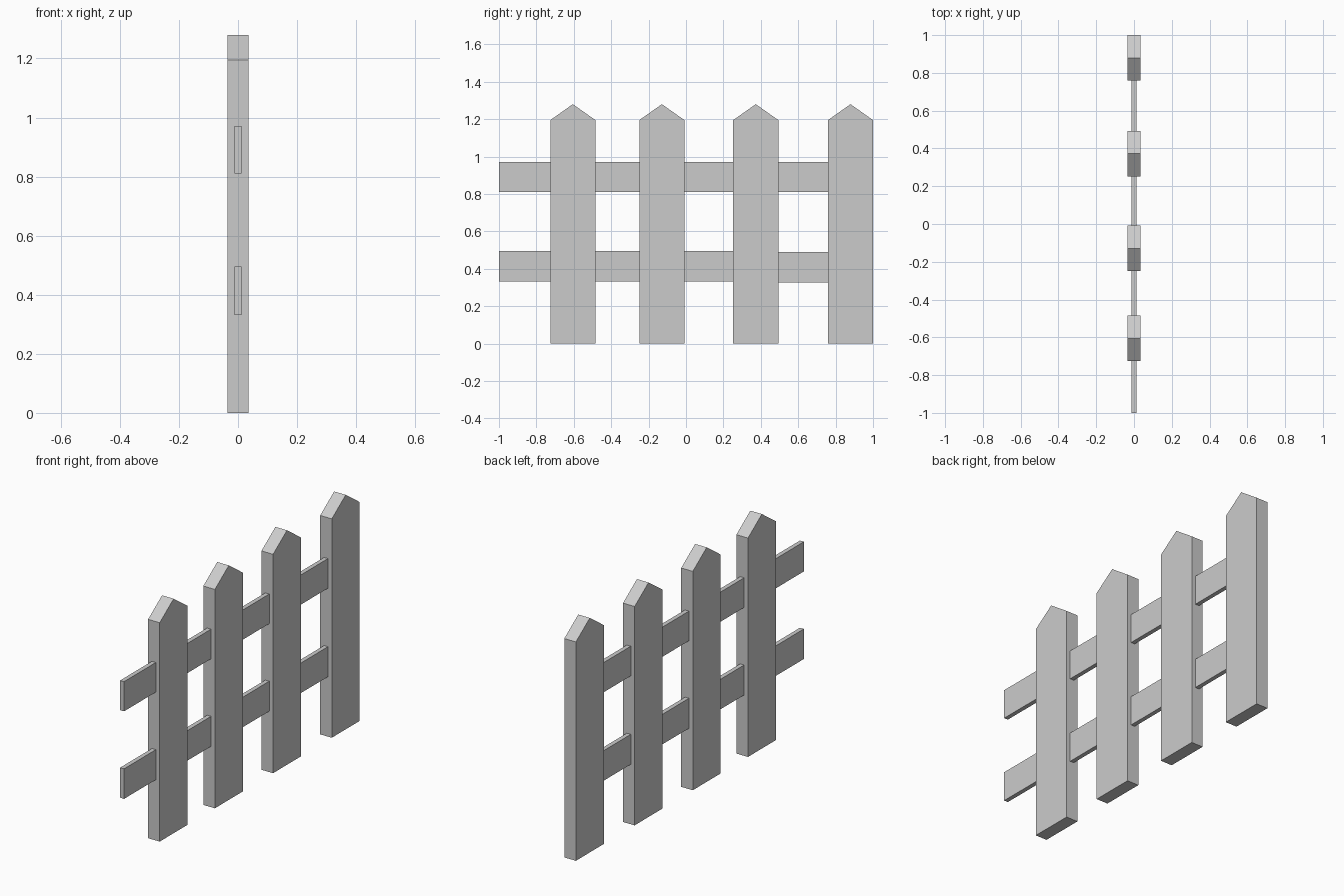
import bpy

if "Cube" in bpy.data.objects:
    bpy.data.objects.remove(bpy.data.objects["Cube"])

PICKETS = [-0.605, -0.129, 0.373, 0.8795]   # picket centres along y
HALF_W = 0.1205
HALF_T = 0.035
RAIL_T = 0.012


def extrude_x(name, profile, half):
    """Solid made from a (y, z) outline, thickened symmetrically in x."""
    n = len(profile)
    verts = [(x, y, z) for x in (-half, half) for y, z in profile]
    faces = [tuple(reversed(range(n))), tuple(range(n, 2 * n))]
    faces += [(i, (i + 1) % n, n + (i + 1) % n, n + i) for i in range(n)]
    mesh = bpy.data.meshes.new(name)
    mesh.from_pydata(verts, [], faces)
    mesh.update()
    obj = bpy.data.objects.new(name, mesh)
    bpy.context.collection.objects.link(obj)
    return obj


# Pointed upright boards
for i, c in enumerate(PICKETS, 1):
    extrude_x(f"picket_{i}", [(c - HALF_W, 0), (c + HALF_W, 0), (c + HALF_W, 1.195),
                              (c, 1.28), (c - HALF_W, 1.195)], HALF_T)

# Rail pieces filling each gap to the left of a picket
starts = [-1.0] + [c + HALF_W for c in PICKETS[:-1]]
for row, z0, z1 in (("lower", 0.332, 0.496), ("upper", 0.81, 0.972)):
    for i, (y0, c) in enumerate(zip(starts, PICKETS), 1):
        y1 = c - HALF_W
        drop = 0.005 if (row == "lower" and i == 4) else 0.0  # last lower piece sits a touch low
        extrude_x(f"{row}_rail_{i}", [(y0, z0 - drop), (y1, z0 - drop),
                                      (y1, z1 - drop), (y0, z1 - drop)], RAIL_T)
